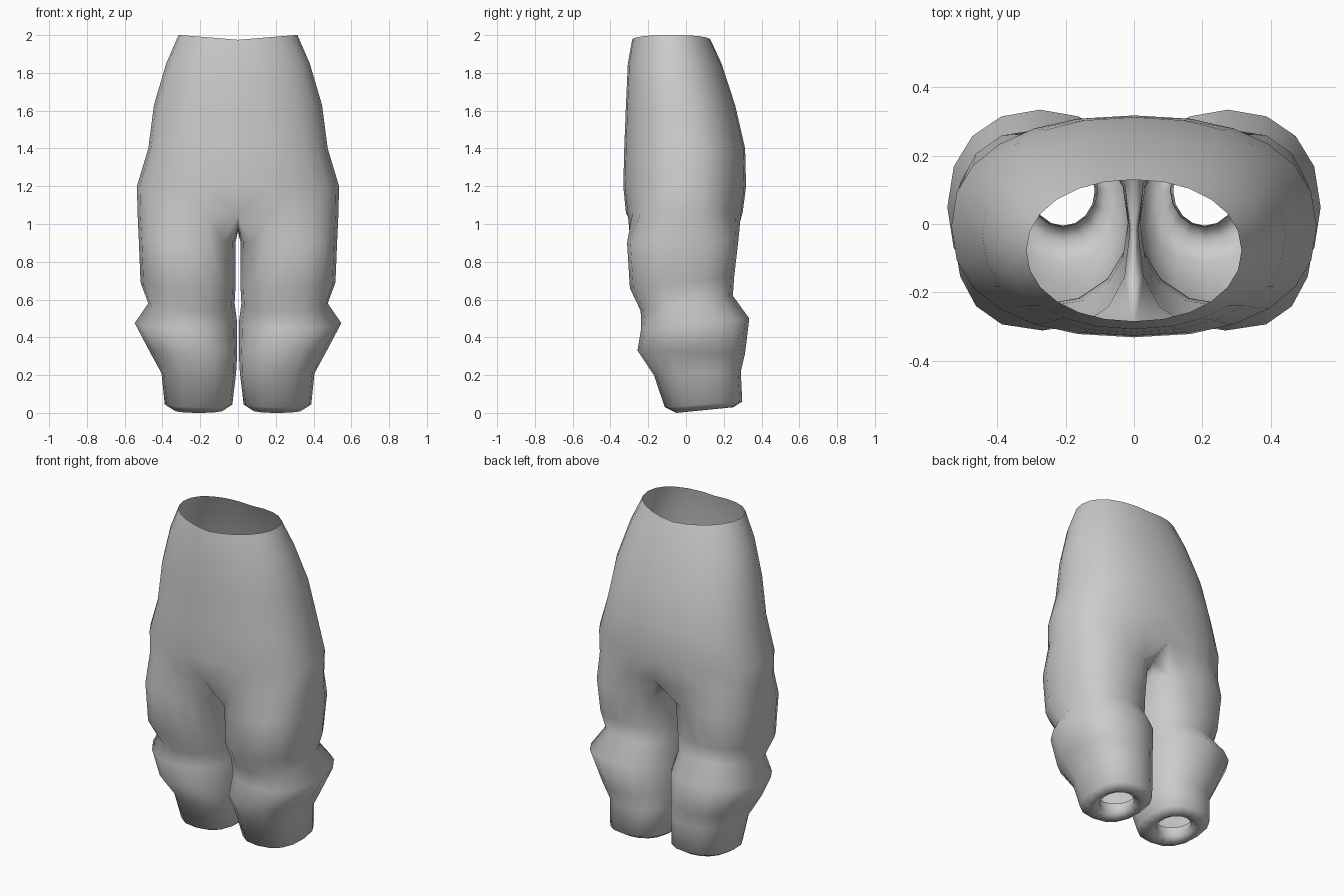
import bpy, bmesh, math

if "Cube" in bpy.data.objects:
    bpy.data.objects.remove(bpy.data.objects["Cube"])


def sgn_pow(v, p):
    return math.copysign(abs(v) ** p, v)


def ring(bm, angles, cx, rx, yf, yb, zf, zb, n):
    """Super-ellipse section, tilted from height zf in front to zb behind."""
    verts = []
    for a in angles:
        x = cx + rx * sgn_pow(math.cos(a), 2 / n)
        s = sgn_pow(math.sin(a), 2 / n)
        y = (yf + yb) / 2 + s * (yb - yf) / 2
        z = (zf + zb) / 2 + s * (zb - zf) / 2
        verts.append(bm.verts.new((x, y, z)))
    return verts


def skin(bm, upper, lower, closed):
    count = len(upper)
    for i in range(count if closed else count - 1):
        j = (i + 1) % count
        bm.faces.new((lower[i], lower[j], upper[j], upper[i]))


# Hip sections: z, half width, front y, back y, squareness
hips = [
    (1.99, .315, -.285, .13, 2.1),
    (1.85, .38, -.308, .188, 2.15),
    (1.63, .445, -.318, .26, 2.2),
    (1.40, .475, -.327, .313, 2.3),
    (1.20, .535, -.332, .318, 2.3),
    (1.06, .532, -.318, .300, 2.4),
]
# Leg sections: front z, back z, inner x, outer x, front y, back y, squareness
legs = [
    (.90, .92, .012, .525, -.312, .278, 2.5),
    (.66, .72, .012, .516, -.297, .255, 2.4),
    (.54, .62, .018, .475, -.240, .248, 2.3),
    (.45, .50, .004, .547, -.237, .335, 2.2),
    (.33, .31, .004, .465, -.257, .312, 2.3),
    (.20, .22, .010, .405, -.170, .290, 2.4),
    (.03, .06, .030, .388, -.112, .298, 2.4),
    (.00, .03, .075, .340, -.050, .250, 2.2),
    (.03, .05, .115, .300, -.005, .200, 2.0),
    (.09, .10, .105, .310, -.010, .210, 2.0),
]

bm = bmesh.new()
half = [math.radians(-90 + 15 * i) for i in range(13)]
full = [math.radians(-135 + 22.5 * i) for i in range(16)]

# Hips, one half
prev = None
for z, w, yf, yb, n in hips:
    cur = ring(bm, half, 0, w, yf, yb, z, z, n)
    cur[0].co.x = cur[-1].co.x = 0
    if prev:
        skin(bm, prev, cur, False)
    else:
        for v in cur:  # waist edge dips a little at the centre
            v.co.z = 1.975 + .025 * min(1, abs(v.co.x) / .3)
    prev = cur

# Crotch seam closes the half section into a leg opening
prev += [bm.verts.new((0, y, z)) for y, z in ((.17, .99), (0, .96), (-.18, .98))]

# Leg with puffed knee, cuff and turned-in hem
for zf, zb, xi, xo, yf, yb, n in legs:
    cur = ring(bm, full, (xi + xo) / 2, (xo - xi) / 2, yf, yb, zf, zb, n)
    skin(bm, prev, cur, True)
    prev = cur

bmesh.ops.recalc_face_normals(bm, faces=bm.faces)
mesh = bpy.data.meshes.new("trousers")
bm.to_mesh(mesh)
bm.free()
for p in mesh.polygons:
    p.use_smooth = True
trousers = bpy.data.objects.new("trousers", mesh)
bpy.context.collection.objects.link(trousers)
mirror = trousers.modifiers.new("other_side", 'MIRROR')
mirror.merge_threshold = .001
